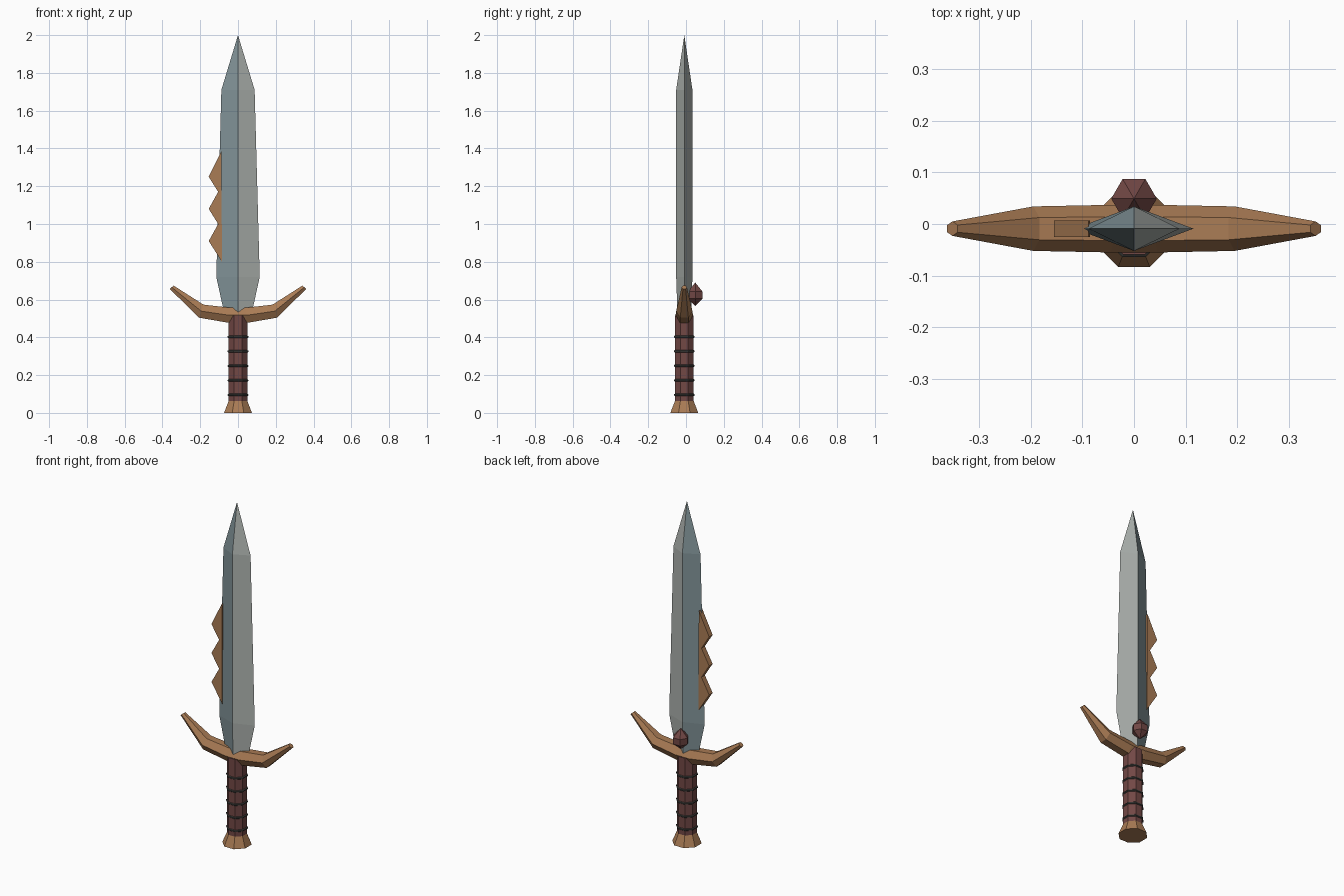
import bpy, bmesh, math

cube = bpy.data.objects.get("Cube")
if cube:
    bpy.data.objects.remove(cube, do_unlink=True)

CY = -0.009  # depth of the sword's central plane


def material(name, rgb):
    m = bpy.data.materials.new(name)
    m.use_nodes = True
    col = (*rgb, 1)
    m.diffuse_color = col
    bsdf = next(n for n in m.node_tree.nodes if n.type == "BSDF_PRINCIPLED")
    bsdf.inputs["Base Color"].default_value = col
    bsdf.inputs["Roughness"].default_value = 0.7
    return m


bronze = material("bronze", (0.40, 0.20, 0.09))
leather = material("dark red", (0.17, 0.065, 0.06))
steel_light = material("pale steel", (0.42, 0.45, 0.43))
steel_blue = material("blue steel", (0.22, 0.29, 0.31))
cord = material("dark cord", (0.055, 0.055, 0.05))


def loft(name, rings, mats):
    """Skin a row of equal-length point rings and cap both ends."""
    bm = bmesh.new()
    rows = [[bm.verts.new(p) for p in ring] for ring in rings]
    n = len(rows[0])
    for a, b in zip(rows, rows[1:]):
        for i in range(n):
            j = (i + 1) % n
            bm.faces.new((a[i], a[j], b[j], b[i]))
    bm.faces.new(rows[0])
    bm.faces.new(rows[-1])
    bmesh.ops.remove_doubles(bm, verts=bm.verts, dist=0.0005)
    bmesh.ops.recalc_face_normals(bm, faces=bm.faces)
    mesh = bpy.data.meshes.new(name)
    bm.to_mesh(mesh)
    bm.free()
    for m in mats:
        mesh.materials.append(m)
    ob = bpy.data.objects.new(name, mesh)
    bpy.context.collection.objects.link(ob)
    return ob


def turned(name, profile, sides, mat, y=CY, turn=0.5):
    """Faceted upright solid from (radius, height) pairs."""
    angles = [math.tau * (i + turn) / sides for i in range(sides)]
    rings = [[(r * math.cos(a), y + r * math.sin(a), z) for a in angles]
             for r, z in profile]
    return loft(name, rings, [mat])


# Grip, pommel and cord wraps
turned("grip", [(0.054, 0.05), (0.054, 0.515)], 8, leather)
turned("pommel", [(0.080, 0), (0.054, 0.062)], 8, bronze)
for k in range(5):
    z = 0.095 + k * 0.077
    turned(f"grip_cord_{k + 1}",
           [(0.052, z - 0.008), (0.059, z - 0.003), (0.059, z + 0.003), (0.052, z + 0.008)],
           8, cord)

# Crossguard: hexagonal section swept along a bent path (top, bottom, half depth)
half = [((0.04, 0.557), (0.05, 0.477), 0.046),
        ((0.183, 0.573), (0.206, 0.504), 0.043),
        ((0.341, 0.674), (0.361, 0.656), 0.014)]


def guard_ring(top, bottom, d, side):
    mid = [(t + b) / 2 for t, b in zip(top, bottom)]
    pts = [(top, -d / 2), (top, d / 2), (mid, d), (bottom, d / 2), (bottom, -d / 2), (mid, -d)]
    return [(side * p[0], CY + y, p[1]) for p, y in pts]


loft("crossguard",
     [guard_ring(*s, -1) for s in reversed(half)] + [guard_ring(*s, 1) for s in half],
     [bronze])

# Blade: diamond section, one colour on each side of the ridge
stations = [(0.07, 0.036, 0.515), (0.115, 0.043, 0.72), (0.088, 0.043, 1.71), (0, 0, 2)]
blade = loft("blade",
             [[(w, CY, z), (0, CY + d, z), (-w, CY, z), (0, CY - d, z)] for w, d, z in stations],
             [steel_light, steel_blue])
for f in blade.data.polygons:
    f.material_index = int(f.center.x < -0.001)

# Toothed plate on the right edge of the blade
outline = [(-0.085, 0.80), (-0.155, 0.91), (-0.105, 1.0), (-0.155, 1.08),
           (-0.105, 1.17), (-0.155, 1.25), (-0.088, 1.385)]
loft("blade_teeth",
     [[(x, CY + y, z) for x, z in outline] for y in (-0.016, 0.016)], [bronze])

# Gem on the back of the blade
turned("gem", [(0, 0.567), (0.044, 0.605), (0.044, 0.642), (0, 0.69)], 6, leather, y=0.049, turn=0)
